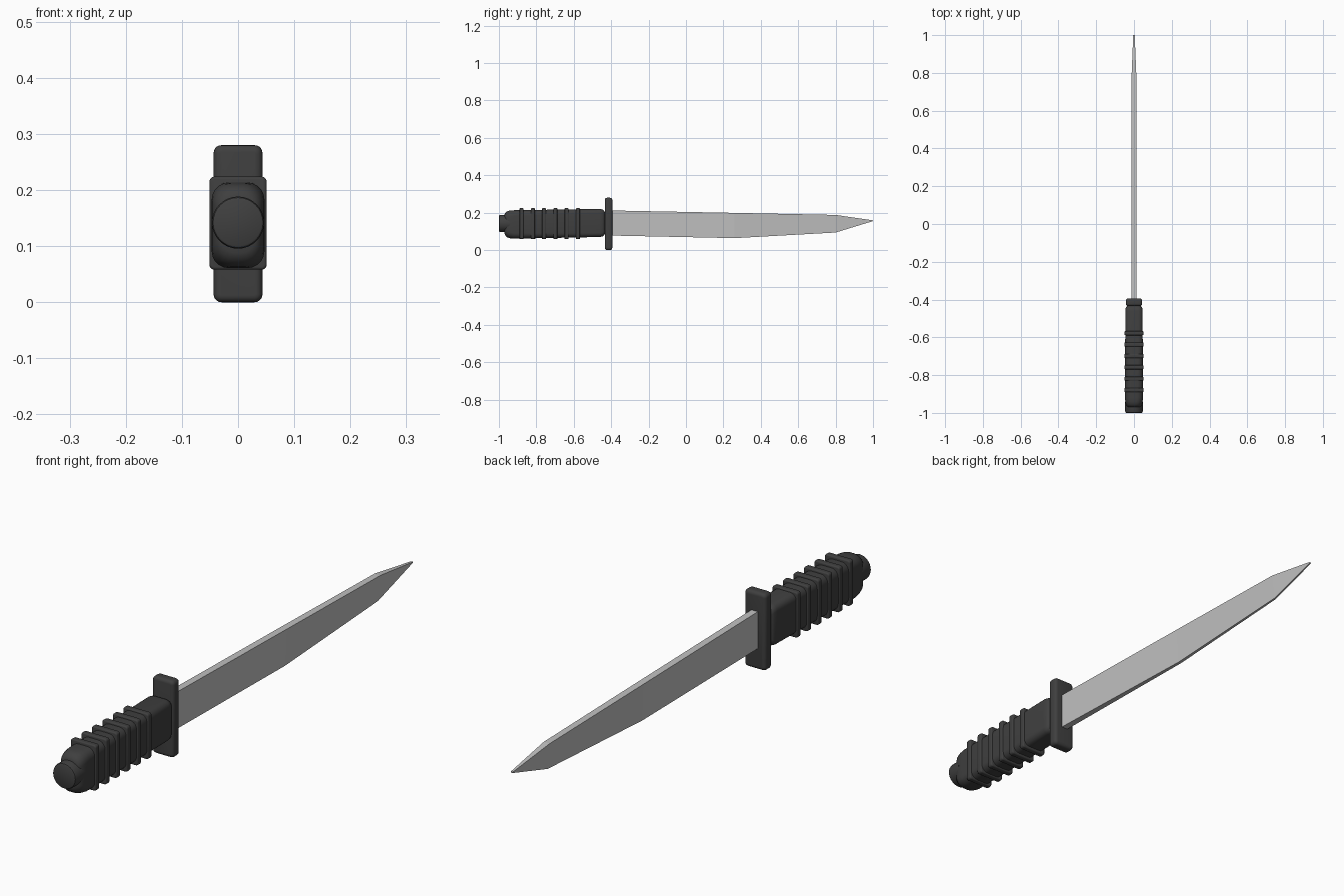
import bpy, bmesh, math

if "Cube" in bpy.data.objects:
    bpy.data.objects.remove(bpy.data.objects["Cube"])


def material(name, value):
    m = bpy.data.materials.new(name)
    m.diffuse_color = (value, value, value, 1)
    m.use_nodes = True
    m.node_tree.nodes["Principled BSDF"].inputs["Base Color"].default_value = m.diffuse_color
    return m


DARK = material("dark grip grey", 0.05)
STEEL = material("blade steel", 0.53)


def finish(name, bm, mat, smooth=True):
    bmesh.ops.recalc_face_normals(bm, faces=bm.faces)
    me = bpy.data.meshes.new(name)
    bm.to_mesh(me)
    bm.free()
    me.materials.append(mat)
    ob = bpy.data.objects.new(name, me)
    bpy.context.collection.objects.link(ob)
    if smooth:
        bpy.ops.object.select_all(action='DESELECT')
        ob.select_set(True)
        bpy.context.view_layer.objects.active = ob
        bpy.ops.object.shade_smooth_by_angle(angle=math.radians(35))
    return ob


def loft(name, sections, mat, steps=5):
    """Skin rounded rectangles (y, half width, low z, high z, corner radius)."""
    bm = bmesh.new()
    loops = []
    for y, w, z0, z1, r in sections:
        loop = []
        corners = ((w - r, z1 - r), (r - w, z1 - r), (r - w, z0 + r), (w - r, z0 + r))
        for q, (cx, cz) in enumerate(corners):
            for i in range(steps + 1):
                a = math.pi / 2 * (q + i / steps)
                loop.append(bm.verts.new((cx + r * math.cos(a), y, cz + r * math.sin(a))))
        loops.append(loop)
    n = len(loops[0])
    for a, b in zip(loops, loops[1:]):
        for i in range(n):
            bm.faces.new((a[i], a[(i + 1) % n], b[(i + 1) % n], b[i]))
    bm.faces.new(loops[0])
    bm.faces.new(loops[-1])
    return finish(name, bm, mat)


def rounded_plate(name, y0, y1, w, z0, z1, r, edge):
    """Plate across the y axis with rounded corners and rims."""
    arc = [math.pi / 2 * i / 4 for i in range(5)]
    rim = [(edge * (1 - math.sin(a)), edge * (1 - math.cos(a))) for a in arc]
    secs = [(y0 + d, w - s, z0 + s, z1 - s, r - s * 0.9) for s, d in rim]
    secs += [(y1 - d, w - s, z0 + s, z1 - s, r - s * 0.9) for s, d in reversed(rim)]
    return loft(name, secs, DARK)


# Grip: strongly rounded at the pommel end, slightly at the guard
loft("grip", [
    (-0.970, 0.030, 0.088, 0.190, 0.026),
    (-0.965, 0.037, 0.077, 0.200, 0.030),
    (-0.955, 0.043, 0.068, 0.208, 0.034),
    (-0.940, 0.046, 0.063, 0.212, 0.034),
    (-0.920, 0.047, 0.061, 0.213, 0.030),
    (-0.460, 0.046, 0.070, 0.220, 0.022),
    (-0.446, 0.044, 0.073, 0.217, 0.021),
    (-0.438, 0.040, 0.079, 0.211, 0.019),
    (-0.433, 0.032, 0.088, 0.202, 0.016),
], DARK)

# Six raised grip rings
for k in range(6):
    y = -0.879 + 0.0602 * k
    rounded_plate(f"grip_ring_{k + 1}", y - 0.011, y + 0.011, 0.051, 0.058, 0.224, 0.009, 0.005)

# Cross guard
rounded_plate("guard", -0.434, -0.394, 0.0435, 0.0, 0.28, 0.014, 0.012)

# Round pommel button
bm = bmesh.new()
profile = [(-1.0, 0.041), (-0.998, 0.0445), (-0.993, 0.0465), (-0.94, 0.0465)]
rings = [[bm.verts.new((r * math.cos(t * math.tau / 32), y, 0.142 + r * math.sin(t * math.tau / 32)))
          for t in range(32)] for y, r in profile]
for a, b in zip(rings, rings[1:]):
    for i in range(32):
        bm.faces.new((a[i], a[(i + 1) % 32], b[(i + 1) % 32], b[i]))
bm.faces.new(rings[0])
bm.faces.new(rings[-1])
finish("pommel", bm, DARK)

# Blade stations: y, spine z, spine half thickness, edge z, edge half thickness
stations = [
    (-0.41, 0.212, 0.013, 0.078, 0.013),
    (0.26, 0.199, 0.013, 0.064, 0.006),
    (0.80, 0.188, 0.012, 0.094, 0.004),
    (1.00, 0.159, 0.004, 0.155, 0.003),
]
bm = bmesh.new()
loops = [[bm.verts.new(p) for p in ((-t, y, zt), (t, y, zt), (b, y, zb), (-b, y, zb))]
         for y, zt, t, zb, b in stations]
for a, b in zip(loops, loops[1:]):
    for i in range(4):
        bm.faces.new((a[i], a[(i + 1) % 4], b[(i + 1) % 4], b[i]))
bm.faces.new(loops[0])
bm.faces.new(loops[-1])
finish("blade", bm, STEEL, smooth=False)
